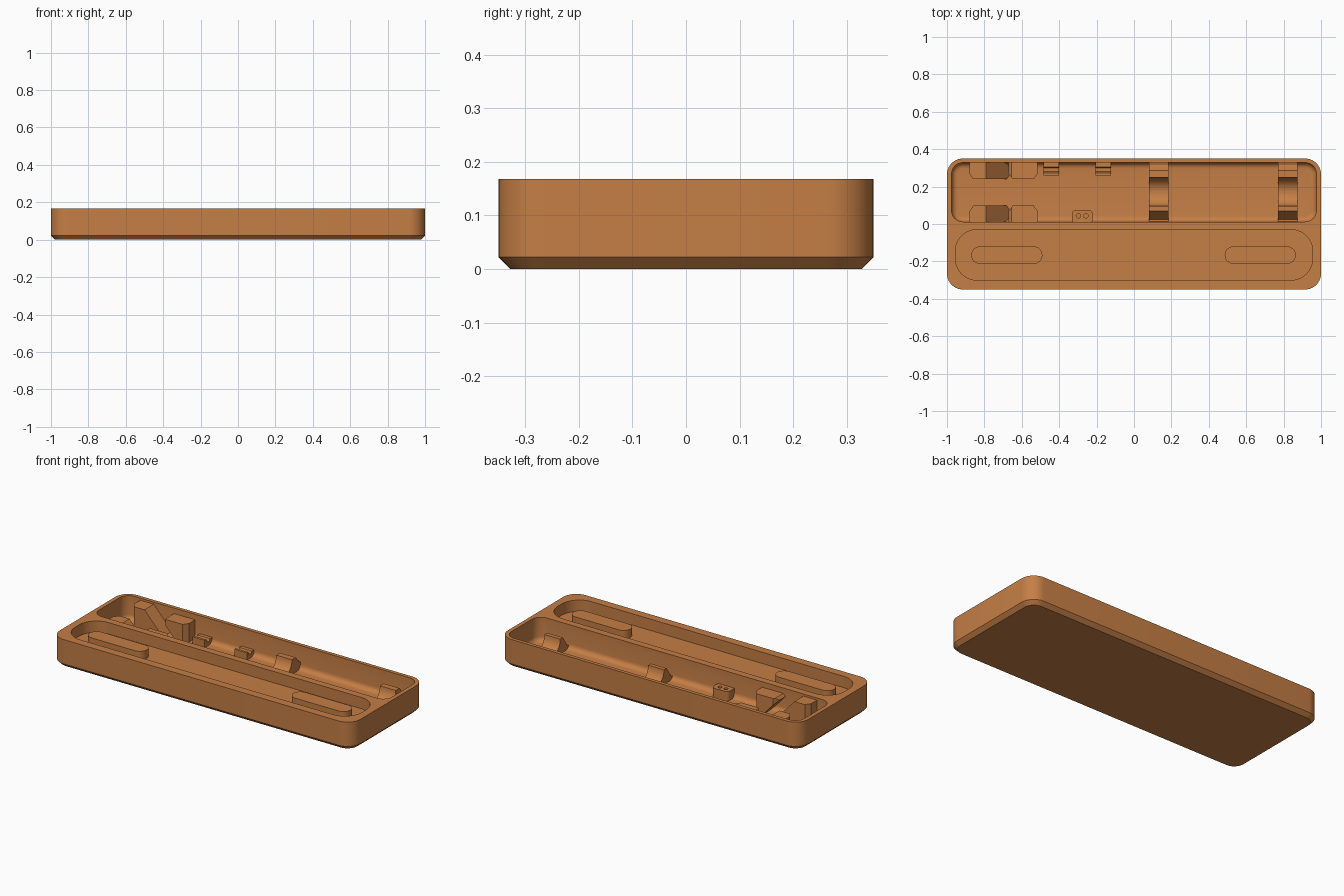
import bpy, bmesh, math

if "Cube" in bpy.data.objects:
    bpy.data.objects.remove(bpy.data.objects["Cube"])

wood = bpy.data.materials.new("warm_brown")
wood.diffuse_color = (0.56, 0.21, 0.06, 1)
wood.use_nodes = True
wood.node_tree.nodes["Principled BSDF"].inputs["Base Color"].default_value = wood.diffuse_color


def finish(name, bm):
    bmesh.ops.recalc_face_normals(bm, faces=bm.faces)
    me = bpy.data.meshes.new(name)
    bm.to_mesh(me)
    bm.free()
    me.materials.append(wood)
    ob = bpy.data.objects.new(name, me)
    bpy.context.collection.objects.link(ob)
    return ob


def smooth(ob):
    bpy.ops.object.select_all(action='DESELECT')
    ob.select_set(True)
    bpy.context.view_layer.objects.active = ob
    bpy.ops.object.shade_smooth_by_angle(angle=math.radians(30))


def outline(x0, x1, y0, y1, r, n=10):
    """Rounded rectangle, counter-clockwise."""
    pts = []
    corners = [(x1 - r, y1 - r), (x0 + r, y1 - r), (x0 + r, y0 + r), (x1 - r, y0 + r)]
    for k, (cx, cy) in enumerate(corners):
        for i in range(n + 1):
            a = math.pi / 2 * (k + i / n)
            pts.append((cx + r * math.cos(a), cy + r * math.sin(a)))
    return pts


def rounded_block(name, x0, x1, y0, y1, r, levels):
    """Stack rounded rectangles given as (inset, z) levels, bottom to top."""
    bm = bmesh.new()
    rings = []
    for d, z in levels:
        pts = outline(x0 + d, x1 - d, y0 + d, y1 - d, r - d)
        rings.append([bm.verts.new((x, y, z)) for x, y in pts])
    bm.faces.new(rings[0])
    bm.faces.new(rings[-1])
    for a, b in zip(rings, rings[1:]):
        for i in range(len(a)):
            j = (i + 1) % len(a)
            bm.faces.new((a[i], a[j], b[j], b[i]))
    return finish(name, bm)


def prism(name, pts, a, b, axis):
    """Extrude a profile between a and b along x, y or z."""
    place = {'x': lambda p, t: (t, p[0], p[1]),
             'y': lambda p, t: (p[0], t, p[1]),
             'z': lambda p, t: (p[0], p[1], t)}[axis]
    bm = bmesh.new()
    lo = [bm.verts.new(place(p, a)) for p in pts]
    hi = [bm.verts.new(place(p, b)) for p in pts]
    bm.faces.new(lo)
    bm.faces.new(hi)
    for i in range(len(pts)):
        j = (i + 1) % len(pts)
        bm.faces.new((lo[i], lo[j], hi[j], hi[i]))
    return finish(name, bm)


def boolean(ob, cutter, op='DIFFERENCE'):
    m = ob.modifiers.new("cut", 'BOOLEAN')
    m.operation, m.solver, m.object = op, 'EXACT', cutter
    bpy.context.view_layer.update()
    me = bpy.data.meshes.new_from_object(ob.evaluated_get(bpy.context.evaluated_depsgraph_get()))
    ob.modifiers.clear()
    ob.data = me
    bpy.data.objects.remove(cutter)


TOP, FLOOR, RECESS = 0.168, 0.024, 0.1

# tray body with a chamfered underside
tray = rounded_block("tray", -1, 1, -0.35, 0.35, 0.085, [(0.022, 0), (0, 0.022), (0, TOP)])
# deep back compartment with a rounded floor edge
f = 0.03
fillet = [(f * (1 - math.sin(a)), FLOOR + f * (1 - math.cos(a)))
          for a in (math.pi / 2 * i / 5 for i in range(6))]
boolean(tray, rounded_block("compartment_cut", -0.975, 0.975, 0.012, 0.328, 0.06, fillet + [(0, 0.3)]))
# shallow front recess
boolean(tray, rounded_block("recess_cut", -0.955, 0.955, -0.3, -0.03, 0.115, [(0, RECESS), (0, 0.3)]))
smooth(tray)

# pill-shaped rests in the front recess
for side, x0 in (("left", -0.87), ("right", 0.485)):
    smooth(rounded_block(side + "_rest", x0, x0 + 0.38, -0.213, -0.12, 0.046,
                         [(0, RECESS - 0.01), (0, RECESS + 0.05)]))

# U-shaped cradles across the back compartment
arc = [(0.172 + 0.077 * math.cos(a), 0.112 + 0.077 * math.sin(a))
       for a in (math.pi * (1 + i / 16) for i in range(17))]
cradle = [(0.01, 0.015), (0.01, 0.045), (0.025, 0.045), (0.07, 0.112)] + arc + \
         [(0.285, 0.112), (0.32, 0.07), (0.33, 0.07), (0.33, 0.015)]
for side, x0 in (("inner", 0.08), ("outer", 0.77)):
    smooth(prism(side + "_cradle", cradle, x0, x0 + 0.105, 'x'))

# paired blocks with a slanted slot between their halves
sloped = [(-0.9, 0.015), (-0.9, 0.155), (-0.79, 0.155), (-0.66, 0.015)]
hooked = [(-0.575, 0.015), (-0.67, 0.12), (-0.655, 0.135), (-0.5, 0.135), (-0.5, 0.015)]
c = 0.03
for side, wall, inner in (("back", 0.335, 0.24), ("front", 0.005, 0.098)):
    s = 1 if wall > inner else -1
    for part, prof, x0, x1 in (("sloped", sloped, -0.88, -0.66), ("hooked", hooked, -0.67, -0.515)):
        block = prism(side + "_" + part + "_block", prof, -0.1, 0.5, 'y')
        foot = [(x0, wall), (x0, inner + s * c), (x0 + c * 0.7, inner),
                (x1 - c * 0.7, inner), (x1, inner + s * c), (x1, wall)]
        boolean(block, prism("footprint", foot, -0.1, 0.5, 'z'), 'INTERSECT')
        smooth(block)

# small lipped clips along the back wall
clip = [(0.258, 0.015), (0.258, 0.068), (0.272, 0.068), (0.28, 0.045), (0.3, 0.045),
        (0.306, 0.06), (0.335, 0.06), (0.335, 0.015)]
for side, x0 in (("left", -0.485), ("right", -0.205)):
    smooth(prism(side + "_clip", clip, x0, x0 + 0.083, 'x'))

# little holder with two round sockets
holder = rounded_block("socket_holder", -0.332, -0.222, 0.0, 0.076, 0.022, [(0, 0.015), (0, 0.08)])
for x in (-0.297, -0.257):
    boolean(holder, rounded_block("socket_cut", x - 0.012, x + 0.012, 0.032, 0.056, 0.0119,
                                  [(0, 0.035), (0, 0.2)]))
smooth(holder)
